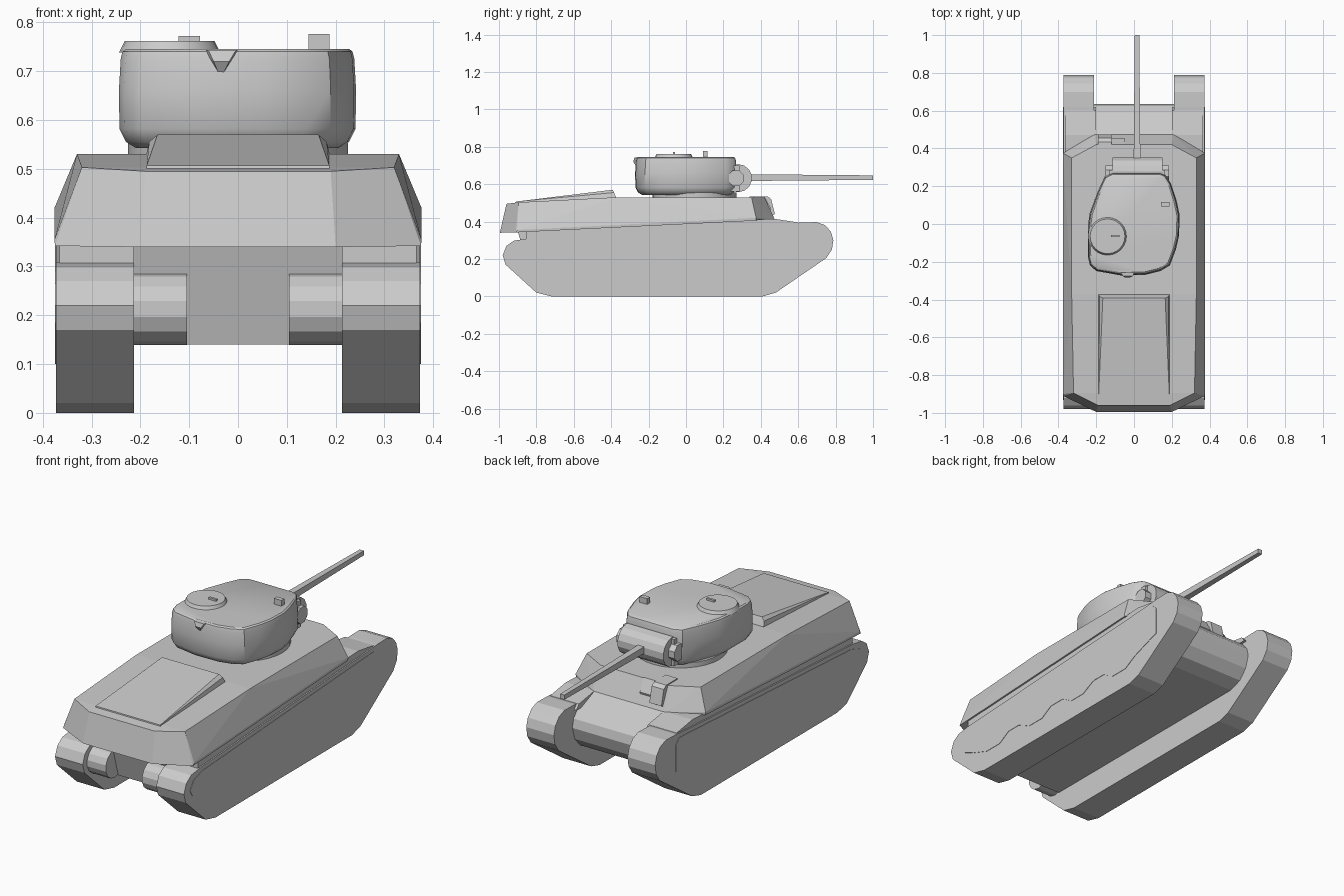
import bpy, bmesh, math
from mathutils import Matrix

if "Cube" in bpy.data.objects:
    bpy.data.objects.remove(bpy.data.objects["Cube"])


def finish(name, bm, smooth=None):
    bmesh.ops.recalc_face_normals(bm, faces=bm.faces[:])
    me = bpy.data.meshes.new(name)
    bm.to_mesh(me)
    bm.free()
    ob = bpy.data.objects.new(name, me)
    bpy.context.collection.objects.link(ob)
    if smooth:
        bpy.ops.object.select_all(action='DESELECT')
        ob.select_set(True)
        bpy.context.view_layer.objects.active = ob
        bpy.ops.object.shade_smooth_by_angle(angle=math.radians(smooth))
    return ob


def side_profile(name, pts, x0, x1):
    """Extrude a (y, z) outline from x0 to x1."""
    return loft(name, [[(x, y, z) for y, z in pts] for x in (x0, x1)])


def loft(name, rings, smooth=None):
    bm = bmesh.new()
    vs = [[bm.verts.new(p) for p in r] for r in rings]
    n = len(rings[0])
    for a, b in zip(vs, vs[1:]):
        for i in range(n):
            j = (i + 1) % n
            bm.faces.new((a[i], a[j], b[j], b[i]))
    bm.faces.new(vs[0])
    bm.faces.new(vs[-1])
    return finish(name, bm, smooth)


def solid(name, pts, mirror=False):
    """Convex solid around points, optionally mirrored in x."""
    bm = bmesh.new()
    for x, y, z in pts:
        bm.verts.new((x, y, z))
        if mirror:
            bm.verts.new((-x, y, z))
    bmesh.ops.convex_hull(bm, input=bm.verts[:])
    bmesh.ops.dissolve_limit(bm, angle_limit=0.01, verts=bm.verts[:], edges=bm.edges[:])
    return finish(name, bm)


def box(name, lo, hi):
    return solid(name, [(x, y, z) for x in (lo[0], hi[0]) for y in (lo[1], hi[1]) for z in (lo[2], hi[2])])


def cylinder_x(name, x0, x1, y, z, r, n):
    pts = [(y + r * math.cos(math.tau * (i + .5) / n), z + r * math.sin(math.tau * (i + .5) / n)) for i in range(n)]
    return side_profile(name, pts, x0, x1)


# Tracks with wavy side panels, filler strips and rear drums
track = [(-.72, 0), (.41, 0), (.48, .02), (.75, .205), (.78, .25), (.788, .30), (.775, .345),
         (.745, .38), (.70, .397), (.62, .395), (.50, .385), (-.85, .308), (-.92, .298),
         (-.96, .27), (-.98, .22), (-.965, .17), (-.80, .02)]
wave = [(-.80, .135), (-.70, .10), (-.60, .10), (-.53, .14), (-.45, .14), (-.37, .10), (-.27, .10),
        (-.20, .14), (-.11, .14), (-.04, .10), (.05, .10), (.13, .14), (.21, .14), (.28, .10),
        (.38, .10), (.45, .14), (.52, .165)]
panel = wave + [(.62, .20), (.62, .34), (.59, .37), (-.83, .288), (-.90, .265), (-.932, .22), (-.91, .185)]
strip = [(-.855, .29), (.62, .37), (.60, .395), (.47, .415), (-.855, .35)]
for s, side in ((1, "right"), (-1, "left")):
    side_profile("track_" + side, track, s * .213, s * .373)
    side_profile("track_panel_" + side, panel, s * .37, s * .375)
    side_profile("sponson_filler_" + side, strip, s * .20, s * .366)
    cylinder_x("rear_drum_" + side, s * .105, s * .22, -.87, .213, .074, 14)

# Lower hull with the rounded transmission nose
lower = [(-.84, .14), (.50, .14), (.57, .165), (.615, .215), (.635, .28), (.625, .325),
         (.59, .365), (.48, .41), (.40, .45), (-.90, .40), (-.90, .35)]
side_profile("lower_hull", lower, -.214, .214)

# Upper hull: sloped sponson sides, chamfered corners, falling rear deck
solid("upper_hull", [
    (.375, .375, .405), (.21, .475, .41), (.375, -.91, .342), (.20, -.995, .34),
    (.376, .375, .42), (.376, -.90, .355),
    (.33, .35, .53), (.20, .42, .53), (.33, -.37, .53), (.32, -.895, .503), (.19, -.96, .495)], True)

# Raised engine cover
solid("engine_cover", [(.19, -.915, .48), (.19, -.37, .52), (.187, -.91, .507),
                       (.182, -.385, .555), (.165, -.392, .57)], True)

# Driver's hood on the sloping nose plate
side_profile("driver_hood", [(.34, .48), (.34, .535), (.435, .535), (.455, .52), (.475, .44), (.44, .42)], -.19, -.12)
side_profile("hood_step", [(.36, .48), (.36, .533), (.42, .533), (.455, .47), (.44, .42)], -.12, -.05)

# Turret ring
bm = bmesh.new()
bmesh.ops.create_cone(bm, cap_ends=True, segments=32, radius1=.225, radius2=.225, depth=.03,
                      matrix=Matrix.Translation((0, .045, .54)))
finish("turret_ring", bm, 30)

# Cast turret body
plan = [(-.115, .275), (-.155, .255), (-.19, .18), (-.235, .06), (-.243, 0), (-.244, -.17),
        (-.233, -.215), (-.20, -.245), (-.07, -.268), (.06, -.265), (.14, -.245), (.19, -.215),
        (.222, -.13), (.238, -.06), (.242, .05), (.225, .13), (.195, .22), (.165, .265), (.14, .275)]
levels = [(.543, .86), (.555, .94), (.582, .995), (.66, 1), (.725, .985), (.74, .97), (.746, .94)]
loft("turret_body", [[(x * k, y * k - .004, z) for x, y in plan] for z, k in levels], 35)

# Rear casting lump on the turret
solid("turret_rear_lump", [(-.075, -.24, .744), (.005, -.24, .744), (-.06, -.275, .742), (-.005, -.275, .742),
                           (-.05, -.282, .72), (-.018, -.282, .72), (-.035, -.26, .685)])

# Mantlet with end caps, and the square tapering gun
cylinder_x("mantlet", -.115, .15, .278, .632, .075, 14)
box("mantlet_back", (-.13, .20, .56), (.165, .285, .70))
for x0, x1, side in ((-.15, -.11, "left"), (.145, .185, "right")):
    cylinder_x("mantlet_cap_" + side, x0, x1, .268, .632, .045, 8)


def square(y, r):
    return [(.016 + a * r, y, .635 + b * r) for a, b in ((-1, -1), (1, -1), (1, 1), (-1, 1))]


loft("gun_barrel", [square(.32, .018), square(1.0, .012)])

# Commander's hatch, handle and periscope
bm = bmesh.new()
bmesh.ops.create_cone(bm, cap_ends=True, segments=24, radius1=.104, radius2=.092, depth=.024,
                      matrix=Matrix.Translation((-.14, -.065, .75)))
finish("roof_hatch", bm, 30)
box("hatch_handle", (-.122, -.07, .755), (-.078, -.058, .772))
box("periscope", (.144, .092, .74), (.187, .116, .776))
